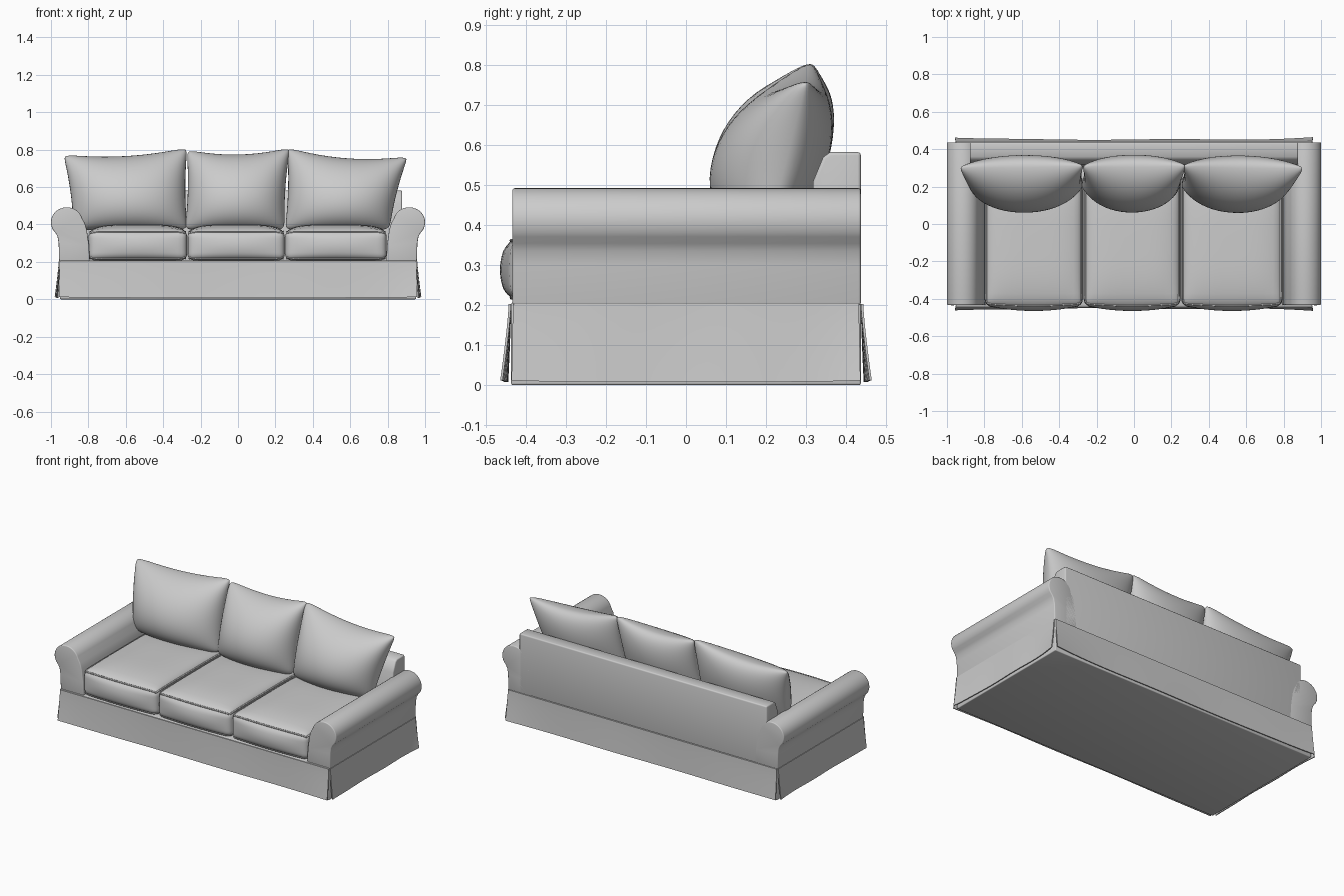
import bpy, bmesh, math
from mathutils import Vector

if "Cube" in bpy.data.objects:
    bpy.data.objects.remove(bpy.data.objects["Cube"])


def finish(bm, name, angle=40):
    bmesh.ops.recalc_face_normals(bm, faces=bm.faces)
    me = bpy.data.meshes.new(name)
    bm.to_mesh(me)
    bm.free()
    me.shade_smooth()
    me.set_sharp_from_angle(angle=math.radians(angle))
    ob = bpy.data.objects.new(name, me)
    bpy.context.collection.objects.link(ob)
    return ob


def extrude(name, pts, vec, bevel):
    """Closed profile swept along vec, sharp edges softened."""
    bm = bmesh.new()
    face = bm.faces.new([bm.verts.new(p) for p in pts])
    ext = bmesh.ops.extrude_face_region(bm, geom=[face], use_keep_orig=True)
    bmesh.ops.translate(bm, vec=vec, verts=[g for g in ext["geom"] if isinstance(g, bmesh.types.BMVert)])
    bmesh.ops.recalc_face_normals(bm, faces=bm.faces)
    sharp = [e for e in bm.edges if e.calc_face_angle(0) > 0.7]
    bmesh.ops.bevel(bm, geom=sharp, offset=bevel, segments=3, profile=0.5, affect='EDGES', clamp_overlap=True)
    return finish(bm, name)


def ease(k):
    return math.sin(k * math.pi / 2)


def seat_point(p, x0, x1):
    """Unit cube point to a rounded, crowned cushion."""
    lo, hi = Vector((x0, -0.435, 0.208)), Vector((x1, 0.26, 0.368))
    c, h, r = (lo + hi) / 2, (hi - lo) / 2, 0.035
    w = Vector([ease(p[i]) * h[i] for i in range(3)])
    q = Vector([max(-(h[i] - r), min(h[i] - r, w[i])) for i in range(3)])
    w = q + (w - q).normalized() * r
    u, v, t = (w[i] / h[i] for i in range(3))
    if t > 0:
        w.z += 0.033 * t * (1 - u ** 4) * (1 - v ** 4)
    if v < 0:
        w.y += 0.03 * v * (1 - u * u) * (1 - 0.8 * t * t)
    return c + w


def seat_cushion(name, x0, x1):
    bm = bmesh.new()
    bmesh.ops.create_cube(bm, size=2)
    bmesh.ops.subdivide_edges(bm, edges=bm.edges[:], cuts=19, use_grid_fill=True)
    for v in bm.verts:
        v.co = seat_point(v.co, x0, x1)
    finish(bm, name, 70)
    # piping along the upper and lower seams
    n = 16
    ks = [-1 + 2 * i / n for i in range(n)]
    loop = [(k, -1) for k in ks] + [(1, k) for k in ks] + [(-k, 1) for k in ks] + [(-1, -k) for k in ks]
    for z, end in ((1, "upper"), (-1, "lower")):
        cu = bpy.data.curves.new(name + "_piping_" + end, 'CURVE')
        cu.dimensions = '3D'
        cu.bevel_depth = 0.005
        cu.bevel_resolution = 1
        sp = cu.splines.new('POLY')
        sp.points.add(len(loop) - 1)
        sp.use_cyclic_u = True
        for pt, (a, b) in zip(sp.points, loop):
            pt.co = (*seat_point((a, b, z), x0, x1), 1)
        bpy.context.collection.objects.link(bpy.data.objects.new(cu.name, cu))


def back_cushion(name, bottom, top, z_top, sag):
    """Pillow with pinched seam: bottom/top are x ranges, z_top the corner heights."""
    n, z0 = 28, 0.37
    bm = bmesh.new()
    sides = []
    rim = {}
    for depth in (-0.185, 0.105):
        g = {}
        for i in range(n + 1):
            for j in range(n + 1):
                u, v = ease(2 * i / n - 1), ease(2 * j / n - 1)
                s, t = (u + 1) / 2, (v + 1) / 2
                xa = bottom[0] + (top[0] - bottom[0]) * t
                xb = bottom[1] + (top[1] - bottom[1]) * t
                x = xa + (xb - xa) * s - 0.012 * u ** 3 * (1 - v * v)
                z = z0 + (z_top[0] + (z_top[1] - z_top[0]) * s - z0) * t - sag * (1 - u * u) * t
                # round the corner tips
                x -= 0.012 * u * abs(u * v) ** 12
                z -= 0.012 * v * abs(u * v) ** 12
                y = 0.2 + (z - 0.36) * 0.25
                y += depth * max(0, 1 - u * u) ** 0.5 * max(0, 1 - v * v) ** 0.48
                edge = i in (0, n) or j in (0, n)
                if edge and (i, j) in rim:
                    g[i, j] = rim[i, j]
                else:
                    g[i, j] = bm.verts.new((x, y, z))
                    if edge:
                        rim[i, j] = g[i, j]
        sides.append(g)
    for g in sides:
        for i in range(n):
            for j in range(n):
                quad = [g[i, j], g[i + 1, j], g[i + 1, j + 1], g[i, j + 1]]
                if bm.faces.get(quad) is None:
                    bm.faces.new(quad)
    finish(bm, name, 80)


def skirt(name, half, place, flare):
    """Thin flared cloth panel; place(a, out, z) gives the world position."""
    n, m = 32, 8
    bm = bmesh.new()
    layers = []
    for thick in (0, 0.006):
        g = []
        for i in range(n + 1):
            k = 2 * i / n - 1
            for j in range(m + 1):
                t = j / m
                out = flare * t ** 1.3 * (0.45 + 0.55 * abs(k) ** 5) + 0.002 * t * math.sin(7 * k) + thick
                z = 0.203 - (0.195 - 0.004 * abs(k) ** 6) * t
                g.append(bm.verts.new(place(k * (half + 0.004 * t), out, z)))
        layers.append(g)
    a, b = layers
    w = m + 1
    for g in layers:
        for i in range(n):
            for j in range(m):
                q = i * w + j
                bm.faces.new([g[q], g[q + w], g[q + w + 1], g[q + 1]])
    ring = [i * w for i in range(n)] + [n * w + j for j in range(m)]
    ring += [i * w + m for i in range(n, 0, -1)] + [j for j in range(m, 0, -1)]
    for p, q in zip(ring, ring[1:] + ring[:1]):
        bm.faces.new([a[p], a[q], b[q], b[p]])
    finish(bm, name)


# base block
extrude("base", [(-0.952, -0.437, 0), (0.952, -0.437, 0), (0.952, 0.437, 0), (-0.952, 0.437, 0)],
        (0, 0, 0.207), 0.005)

# rolled arms
roll = [(0.915 + 0.085 * math.cos(a), 0.411 + 0.081 * math.sin(a))
        for a in (math.radians(165 - 195 * i / 24) for i in range(25))]
arm = [(0.792, 0.2), (0.797, 0.29), (0.808, 0.37), (0.818, 0.405)] + roll
arm += [(0.975, 0.354), (0.965, 0.335), (0.959, 0.30), (0.956, 0.2)]
for sx, side in ((1, "right"), (-1, "left")):
    extrude("arm_" + side, [(sx * x, -0.434, z) for x, z in arm], (0, 0.871, 0), 0.006)

# backrest
extrude("backrest", [(-0.878, y, z) for y, z in
                     [(0.437, 0.2), (0.437, 0.582), (0.36, 0.582), (0.343, 0.57), (0.318, 0.51), (0.30, 0.2)]],
        (1.756, 0, 0), 0.008)

# skirts on four sides
skirt("skirt_front", 0.953, lambda a, o, z: (a, -0.437 - o, z), 0.02)
skirt("skirt_back", 0.953, lambda a, o, z: (a, 0.437 + o, z), 0.02)
skirt("skirt_right", 0.432, lambda a, o, z: (0.953 + o, a, z), 0.02)
skirt("skirt_left", 0.432, lambda a, o, z: (-0.953 - o, a, z), 0.02)

# seat cushions
for name, x0, x1 in (("left", -0.8, -0.272), ("middle", -0.27, 0.25), ("right", 0.252, 0.795)):
    seat_cushion("seat_cushion_" + name, x0, x1)

# back cushions
back_cushion("back_cushion_left", (-0.88, -0.27), (-0.935, -0.27), (0.775, 0.812), 0.028)
back_cushion("back_cushion_middle", (-0.285, 0.25), (-0.275, 0.28), (0.80, 0.812), 0.032)
back_cushion("back_cushion_right", (0.25, 0.81), (0.262, 0.91), (0.812, 0.765), 0.035)
